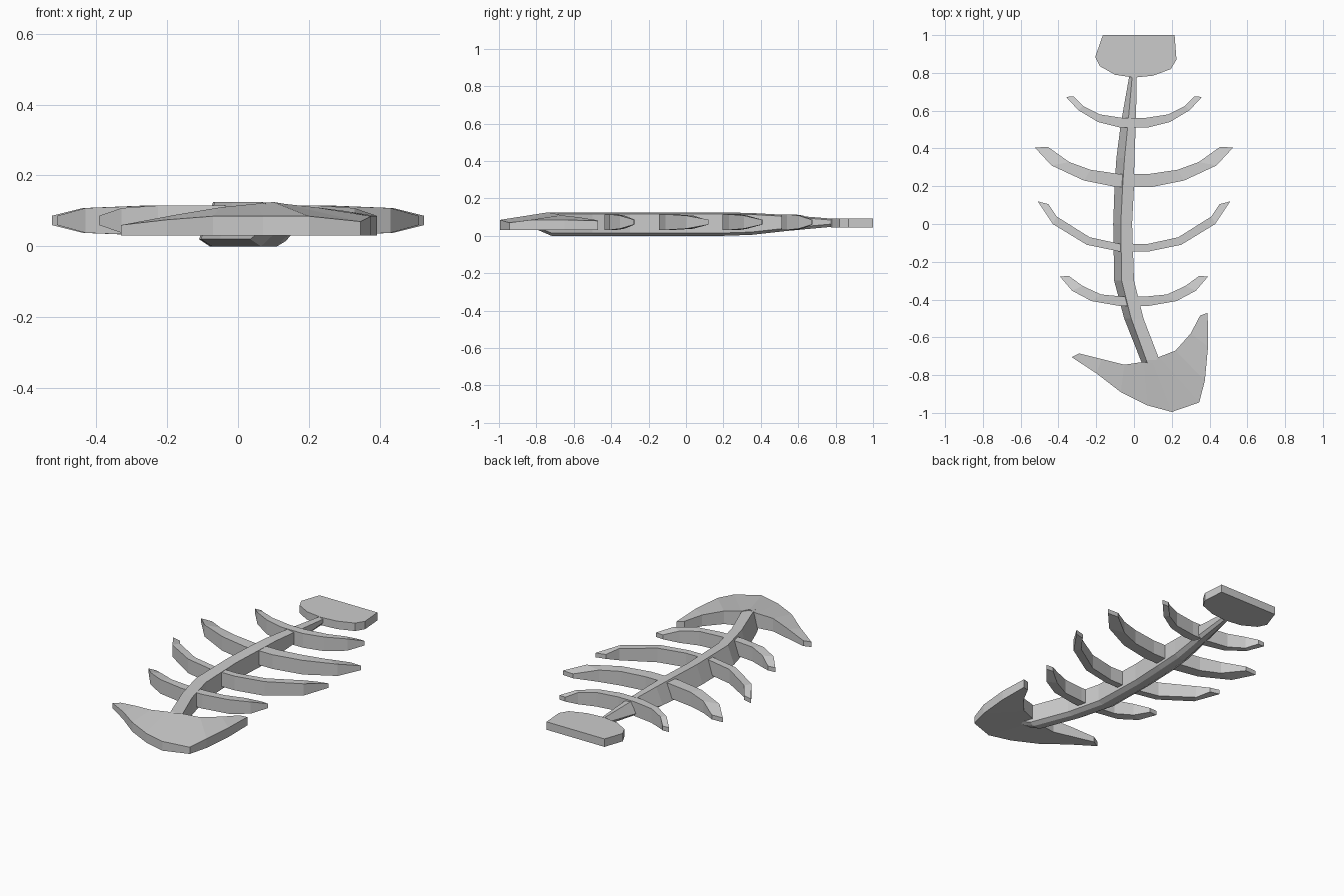
import bpy, bmesh


def make_object(name, bm):
    bmesh.ops.recalc_face_normals(bm, faces=bm.faces)
    mesh = bpy.data.meshes.new(name)
    bm.to_mesh(mesh)
    bm.free()
    obj = bpy.data.objects.new(name, mesh)
    bpy.context.collection.objects.link(obj)
    return obj


def loft(name, sections):
    """Join a row of closed cross-sections and cap both ends."""
    bm = bmesh.new()
    rings = [[bm.verts.new(p) for p in s] for s in sections]
    n = len(rings[0])
    for a, b in zip(rings, rings[1:]):
        for i in range(n):
            j = (i + 1) % n
            bm.faces.new((a[i], a[j], b[j], b[i]))
    bm.faces.new(rings[0])
    bm.faces.new(rings[-1])
    return make_object(name, bm)


# Spine: y, left edge, ridge, right edge, bottom z, top z
spine = [
    (0.80, -0.022, -0.008, 0.015, 0.050, 0.090),
    (0.53, -0.070, -0.032, 0.010, 0.025, 0.112),
    (0.35, -0.093, -0.050, 0.002, 0.005, 0.122),
    (0.20, -0.103, -0.060, 0.000, 0.000, 0.125),
    (0.00, -0.110, -0.070, -0.010, 0.000, 0.125),
    (-0.30, -0.105, -0.065, 0.000, 0.000, 0.125),
    (-0.50, -0.052, -0.015, 0.050, 0.000, 0.125),
    (-0.72, 0.035, 0.065, 0.135, 0.000, 0.125),
    (-0.79, 0.070, 0.090, 0.160, 0.030, 0.115),
]
loft("spine", [
    [(l, y, b + 0.02), (m, y, t), (r, y, t - 0.008), (r, y, b + 0.015),
     (r - 0.25 * (r - l), y, b), (l + 0.3 * (r - l), y, b)]
    for y, l, m, r, b, t in spine])

# Ribs: half outlines from middle to tip (outer x, outer y, inner x, inner y)
ribs = [
    [(.07, .51, .05, .56), (.19, .54, .18, .58), (.295, .603, .27, .625), (.36, .673, .32, .675)],
    [(.09, .195, .08, .265), (.265, .23, .23, .287), (.437, .31, .343, .328), (.525, .405, .455, .408)],
    [(.08, -.145, .075, -.105), (.25, -.11, .235, -.07), (.43, 0, .41, .04), (.51, .12, .453, .105)],
    [(.07, -.435, .05, -.385), (.225, -.408, .175, -.373), (.328, -.353, .272, -.328), (.392, -.278, .345, -.275)],
]
half_heights = [0.042, 0.042, 0.035, 0.013]
for k, rib in enumerate(ribs):
    def section(i, side):
        ox, oy, ix, iy = rib[i]
        h, c = half_heights[i], 0.073
        return [(side * ox, oy, c - h), (side * ox, oy, c + h),
                (side * ix, iy, c + h), (side * ix, iy, c - h)]
    loft(f"rib_{k + 1}", [section(i, -1) for i in (3, 2, 1, 0)]
         + [section(i, 1) for i in range(4)])

# Tail fin: front x, y, top z, then back x, y, top z, swept from tip to tip
fin = [
    (-0.33, -0.705, 0.060, -0.29, -0.685, 0.065),
    (-0.20, -0.790, 0.075, -0.17, -0.715, 0.090),
    (-0.07, -0.890, 0.085, -0.05, -0.745, 0.110),
    (0.07, -0.960, 0.085, 0.05, -0.730, 0.120),
    (0.20, -0.995, 0.085, 0.10, -0.740, 0.125),
    (0.345, -0.945, 0.070, 0.13, -0.705, 0.120),
    (0.375, -0.830, 0.085, 0.22, -0.670, 0.110),
    (0.392, -0.650, 0.085, 0.30, -0.580, 0.100),
    (0.390, -0.470, 0.080, 0.35, -0.485, 0.085),
]
loft("tail_fin", [
    [(fx, fy, 0.030), (fx, fy, ft), (bx, by, bt), (bx, by, 0.033)]
    for fx, fy, ft, bx, by, bt in fin])

# Head block: outline extruded upward
outline = [(-0.165, 1.0), (-0.205, 0.885), (-0.18, 0.835), (-0.10, 0.79), (0.0, 0.775),
           (0.10, 0.785), (0.195, 0.82), (0.225, 0.87), (0.215, 1.0)]
loft("head_block", [[(x, y, z) for x, y in outline] for z in (0.045, 0.092)])
